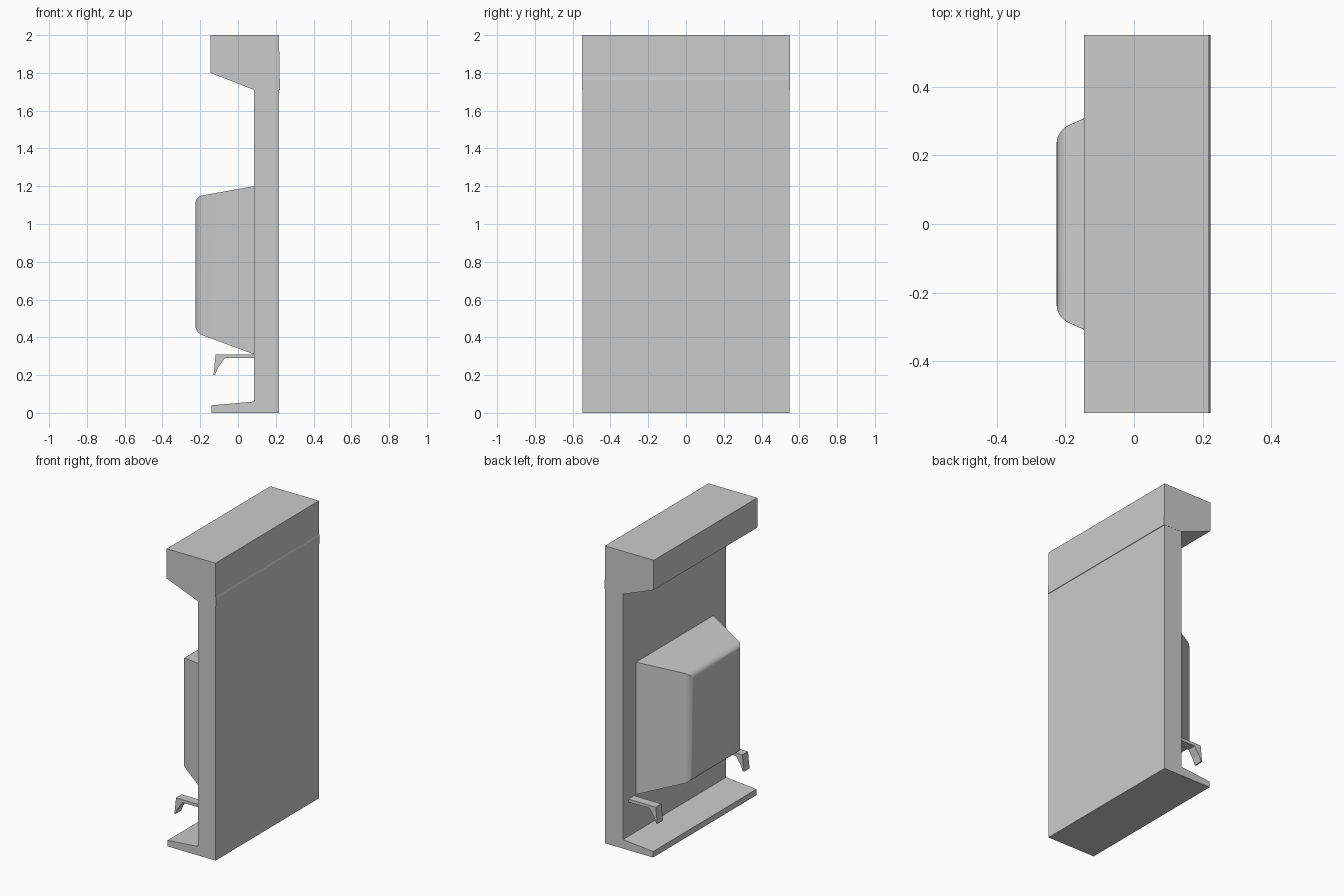
import bpy
import bmesh

if "Cube" in bpy.data.objects:
    bpy.data.objects.remove(bpy.data.objects["Cube"])


def finish(name, bm):
    bmesh.ops.recalc_face_normals(bm, faces=bm.faces)
    mesh = bpy.data.meshes.new(name)
    bm.to_mesh(mesh)
    bm.free()
    obj = bpy.data.objects.new(name, mesh)
    bpy.context.collection.objects.link(obj)
    return obj


def extrude_profile(name, profile, y0, y1):
    """Closed prism from an (x, z) profile swept along y."""
    bm = bmesh.new()
    face = bm.faces.new([bm.verts.new((x, y0, z)) for x, z in profile])
    ext = bmesh.ops.extrude_face_region(bm, geom=[face])
    moved = [g for g in ext["geom"] if isinstance(g, bmesh.types.BMVert)]
    bmesh.ops.translate(bm, verts=moved, vec=(0, y1 - y0, 0))
    return finish(name, bm)


# Back panel with the sloped foot ledge
extrude_profile("panel_and_ledge", [
    (0.218, 0), (0.218, 1.71), (0.085, 1.71), (0.085, 0.06),
    (-0.14, 0.04), (-0.14, 0)], -0.549, 0.549)

# Overhanging header, with a very slight lip at its lower back edge
extrude_profile("header", [
    (0.218, 2.0), (-0.145, 2.0), (-0.145, 1.80), (0.085, 1.71),
    (0.222, 1.71), (0.222, 1.765), (0.219, 1.775)], -0.55, 0.55)

# Tapered housing on the panel, front rim rounded
bm = bmesh.new()
back = [bm.verts.new((0.085, y, z)) for y, z in
        [(-0.41, 0.31), (0.41, 0.31), (0.41, 1.20), (-0.41, 1.20)]]
front = [bm.verts.new((-0.225, y, z)) for y, z in
         [(-0.272, 0.425), (0.272, 0.425), (0.272, 1.145), (-0.272, 1.145)]]
bm.faces.new(back)
bm.faces.new(front)
for i in range(4):
    j = (i + 1) % 4
    bm.faces.new((back[i], back[j], front[j], front[i]))
rim = [e for e in bm.edges if all(v in front for v in e.verts)]
bmesh.ops.bevel(bm, geom=rim, offset=0.035, offset_type='OFFSET',
                segments=5, profile=0.5, affect='EDGES')
housing = finish("housing", bm)
bpy.context.view_layer.objects.active = housing
housing.select_set(True)
bpy.ops.object.shade_smooth_by_angle(angle=0.5)

# Pair of hooks either side of the housing
hook = [(0.085, 0.31), (-0.118, 0.31), (-0.13, 0.20), (-0.122, 0.20),
        (-0.105, 0.24), (-0.07, 0.29), (0.085, 0.29)]
for side, label in ((1, "back"), (-1, "front")):
    extrude_profile("hook_" + label, hook, side * 0.43, side * 0.49)
